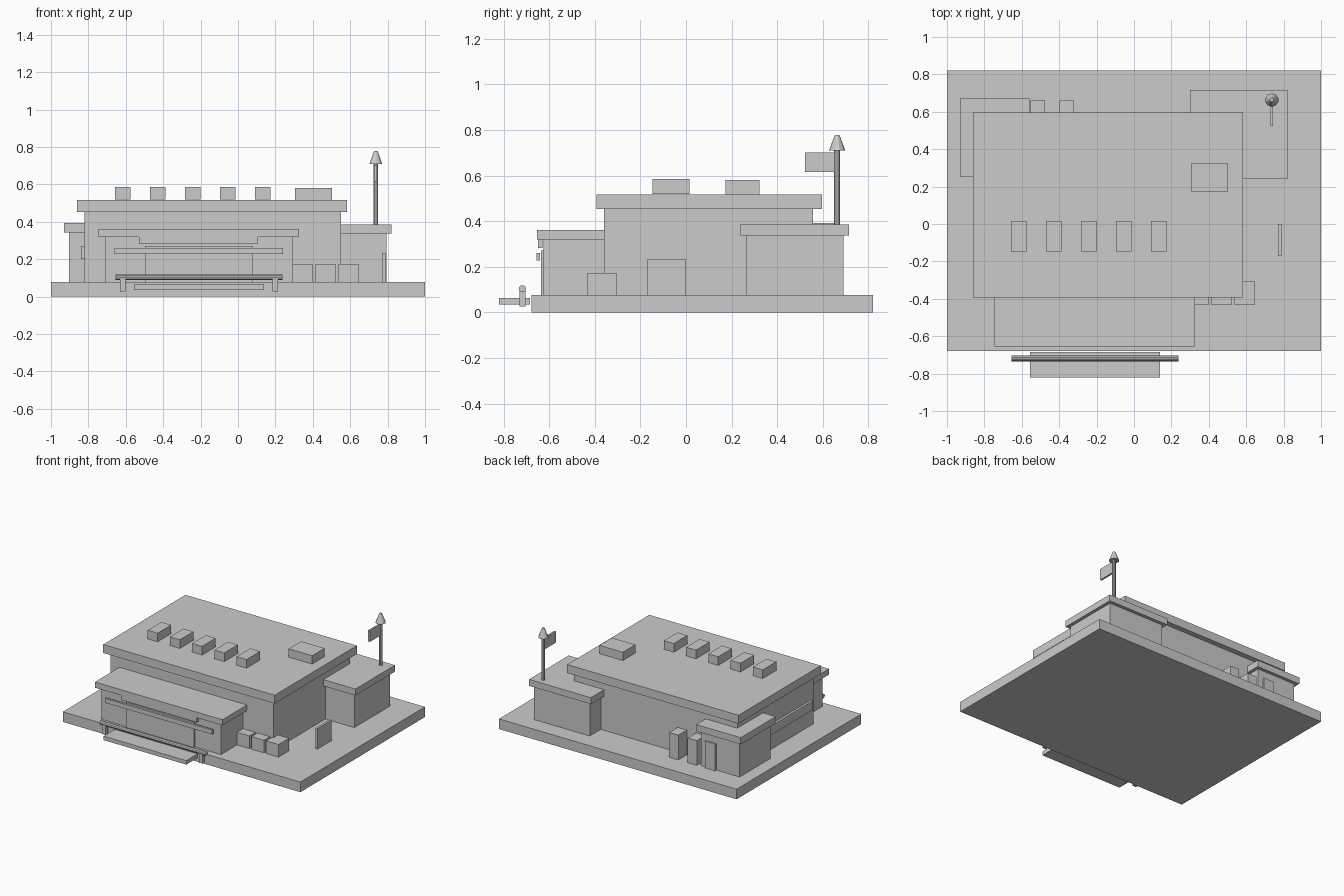
import bpy
from math import pi


def box(name, x, y, z):
    """Axis-aligned box from (min, max) ranges."""
    bpy.ops.mesh.primitive_cube_add(size=1, location=[(a + b) / 2 for a, b in (x, y, z)])
    ob = bpy.context.object
    ob.name = name
    ob.scale = [b - a for a, b in (x, y, z)]
    bpy.ops.object.transform_apply(location=False, rotation=False, scale=True)
    return ob


def rod(name, r1, r2, length, centre, rot=(0, 0, 0), sides=10):
    bpy.ops.mesh.primitive_cone_add(vertices=sides, radius1=r1, radius2=r2, depth=length,
                                    location=centre, rotation=rot)
    bpy.context.object.name = name


G = 0.077  # top of the ground slab

# Ground slab and front step
box("ground_slab", (-1, 1), (-0.678, 0.82), (0, G))
box("front_step", (-0.557, 0.139), (-0.82, -0.685), (0.034, 0.064))

# Main hall
box("main_hall", (-0.822, 0.551), (-0.36, 0.557), (G, 0.455))
box("main_roof", (-0.86, 0.583), (-0.392, 0.597), (0.453, 0.517))
box("left_wall_trim", (-0.84, -0.815), (-0.33, 0.29), (0.2, 0.27))

# Entrance block
box("entrance_block", (-0.71, 0.294), (-0.625, -0.35), (G, 0.32))
box("entrance_roof", (-0.747, 0.327), (-0.654, -0.358), (0.319, 0.362))
box("entrance_glazing", (-0.497, 0.077), (-0.636, -0.62), (G, 0.271))
box("entrance_fascia", (-0.53, 0.107), (-0.65, -0.63), (0.282, 0.322))
box("entrance_awning", (-0.66, 0.241), (-0.656, -0.64), (0.228, 0.261))

# Side annexes
box("right_annex", (0.327, 0.795), (0.263, 0.69), (G, 0.338))
box("right_annex_roof", (0.3, 0.82), (0.24, 0.716), (0.337, 0.386))
box("left_annex", (-0.903, -0.58), (0.275, 0.645), (G, 0.343))
box("left_annex_roof", (-0.93, -0.555), (0.25, 0.67), (0.342, 0.393))
box("back_door", (-0.707, -0.622), (0.64, 0.66), (G, 0.28))

# Roof units
for i in range(5):
    x = -0.657 + i * 0.1872
    box(f"roof_vent_{i + 1}", (x, x + 0.083), (-0.147, 0.016), (0.52, 0.586))
box("roof_cooler", (0.305, 0.503), (0.173, 0.323), (0.516, 0.58))

# Crates beside the entrance, cabinets at the back, freestanding board
for i in range(3):
    x = 0.293 + i * 0.1225
    box(f"crate_{i + 1}", (x, x + 0.105), (-0.432, -0.304), (G, 0.173))
for i, x in enumerate((-0.553, -0.397)):
    box(f"back_cabinet_{i + 1}", (x, x + 0.077), (0.557, 0.659), (G, 0.265))
box("side_board", (0.771, 0.788), (-0.17, 0), (G, 0.233))

# Front handrail
rod("handrail", 0.016, 0.016, 0.893, (-0.2085, -0.718, 0.104), (0, pi / 2, 0))
for side, x in (("left", -0.616), ("right", 0.199)):
    box(f"handrail_post_{side}", (x - 0.014, x + 0.014), (-0.731, -0.705), (0.026, 0.112))

# Flagpole
rod("flagpole", 0.0135, 0.0135, 0.33, (0.737, 0.663, 0.55))
rod("flagpole_cap", 0.036, 0.01, 0.069, (0.737, 0.663, 0.744))
box("flag", (0.73, 0.744), (0.523, 0.655), (0.616, 0.702))
